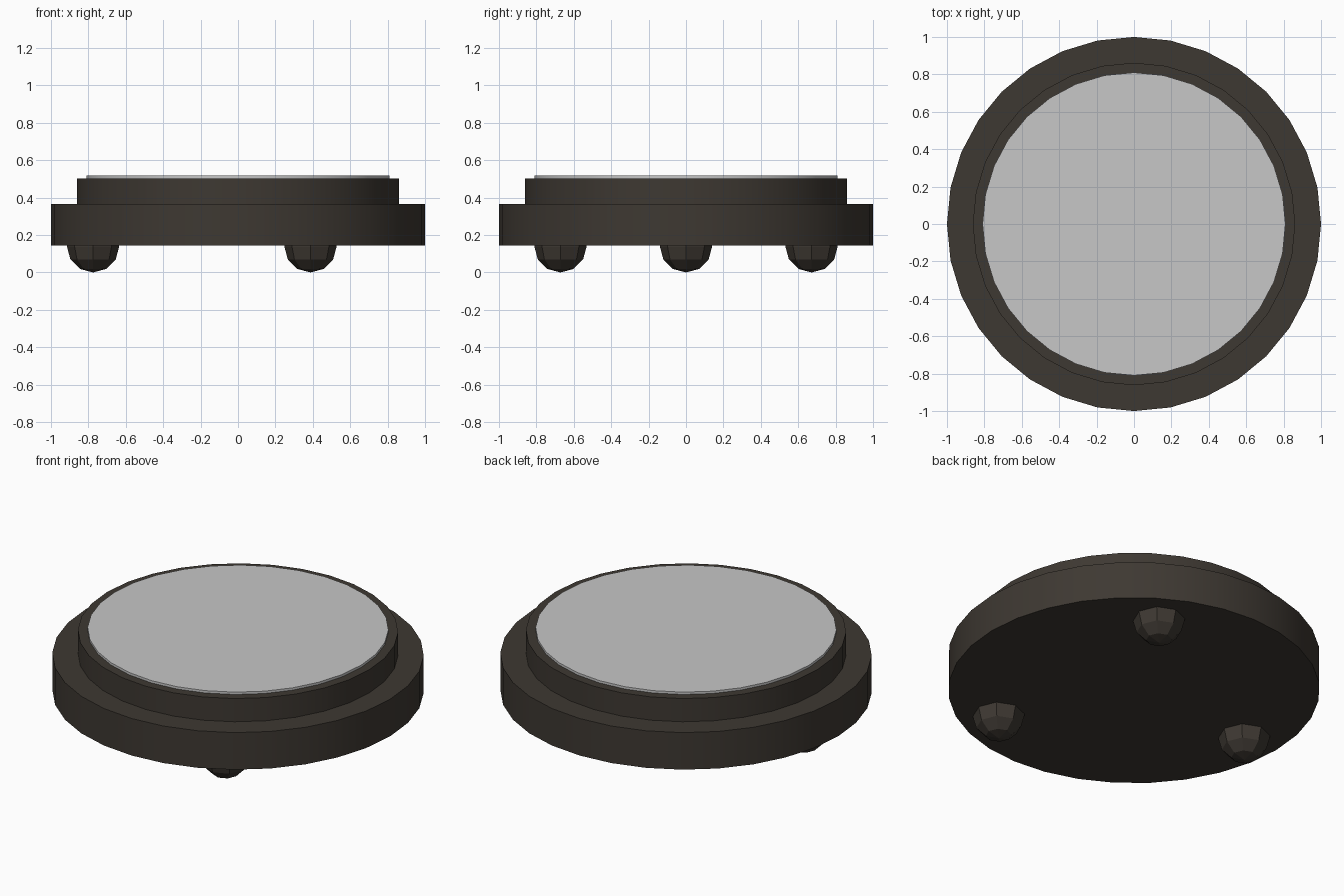
import bpy, math

if "Cube" in bpy.data.objects:
    bpy.data.objects.remove(bpy.data.objects["Cube"])


def material(name, rgb):
    m = bpy.data.materials.new(name)
    m.diffuse_color = (*rgb, 1.0)
    m.use_nodes = True
    m.node_tree.nodes["Principled BSDF"].inputs["Base Color"].default_value = m.diffuse_color
    return m


dark = material("dark brown", (0.048, 0.040, 0.032))
grey = material("light grey", (0.57, 0.57, 0.57))


def disc(name, radius, z0, z1, mat):
    bpy.ops.mesh.primitive_cylinder_add(vertices=32, radius=radius, depth=z1 - z0,
                                        location=(0, 0, (z0 + z1) / 2))
    ob = bpy.context.object
    ob.name = name
    ob.data.materials.append(mat)
    bpy.ops.object.shade_smooth_by_angle(angle=math.radians(30))
    return ob


# Stepped round body and pale top plate
disc("base", 1.0, 0.145, 0.365, dark)
disc("upper_step", 0.862, 0.36, 0.503, dark)
disc("top_plate", 0.81, 0.50, 0.517, grey)

# Three faceted ball feet, one on the left and two on the right
for i in range(3):
    a = math.radians(180 + 120 * i)
    bpy.ops.mesh.primitive_uv_sphere_add(
        segments=8, ring_count=6, radius=0.14,
        location=(0.775 * math.cos(a), 0.775 * math.sin(a), 0.14))
    foot = bpy.context.object
    foot.name = f"foot_{i + 1}"
    foot.data.materials.append(dark)
